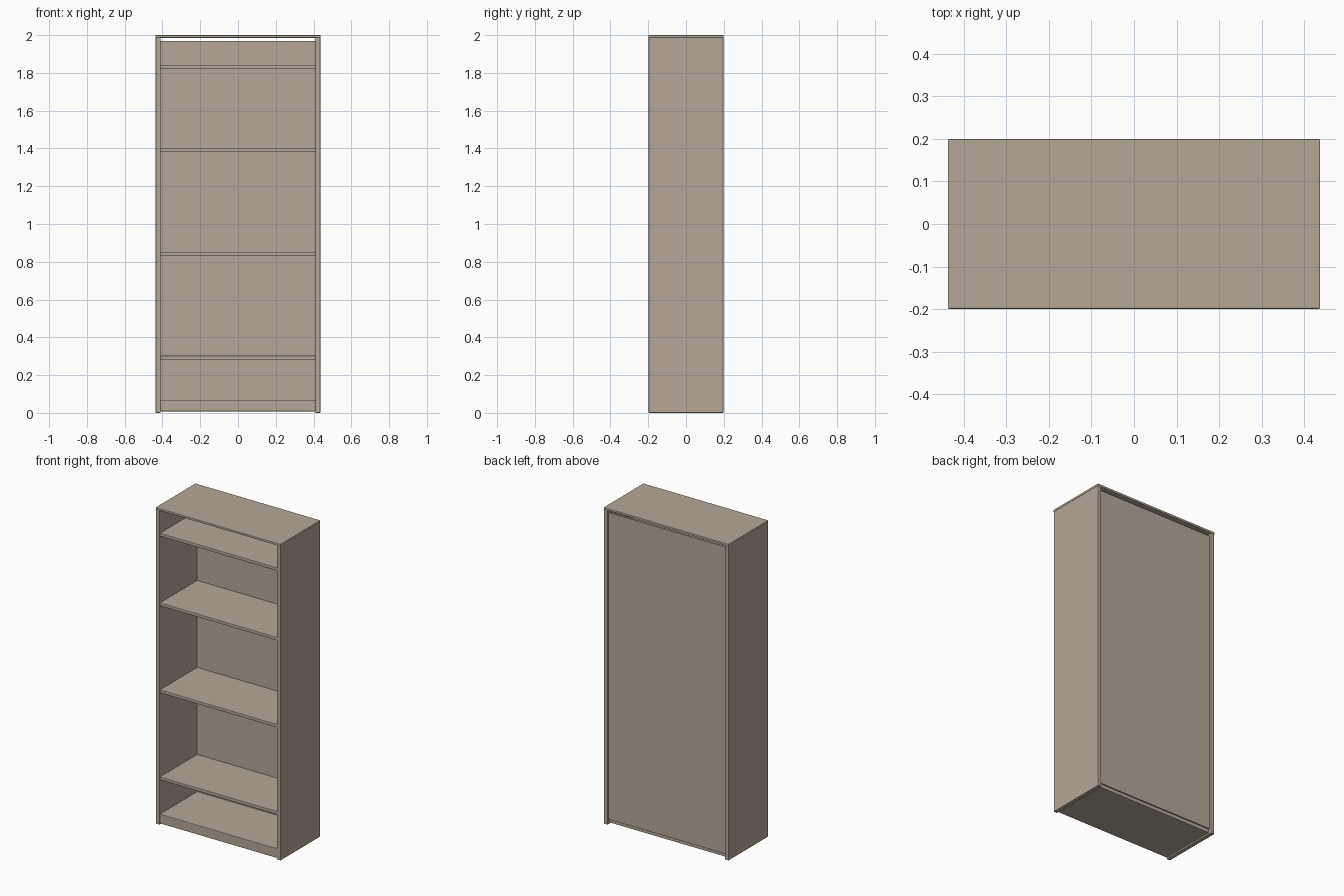
import bpy

cube = bpy.data.objects.get("Cube")
if cube:
    bpy.data.objects.remove(cube, do_unlink=True)

# One flat material for the whole bookcase
COLOUR = (0.46, 0.39, 0.31, 1)
beige = bpy.data.materials.new("beige_board")
beige.use_nodes = True
beige.diffuse_color = COLOUR
beige.node_tree.nodes["Principled BSDF"].inputs["Base Color"].default_value = COLOUR


def board(name, x, y, z, bevel=0.003):
    """Board spanning the given (low, high) ranges, with softened edges."""
    spans = (x, y, z)
    bpy.ops.mesh.primitive_cube_add(size=1, location=[(a + b) / 2 for a, b in spans])
    obj = bpy.context.object
    obj.name = name
    obj.scale = [b - a for a, b in spans]
    bpy.ops.object.transform_apply(location=False, rotation=False, scale=True)
    obj.data.materials.append(beige)
    mod = obj.modifiers.new("soft_edges", "BEVEL")
    mod.width = bevel
    mod.segments = 2
    return obj


HALF_W, INNER, FRONT, BACK = 0.437, 0.41, -0.198, 0.198
PANEL_FRONT = 0.175

# Upright sides and top board
for name, sign in (("left_side", 1), ("right_side", -1)):
    x = sorted((sign * INNER, sign * (HALF_W - 0.001)))
    board(name, x, (FRONT, BACK), (0, 1.988))
board("top_board", (-HALF_W, HALF_W), (-0.199, 0.199), (1.986, 2.0))

# Back panel, set in from the rear edges and short of the top
board("back_panel", (-INNER, INNER), (PANEL_FRONT, 0.188), (0.03, 1.97), 0.002)

# Plinth
board("plinth", (-INNER, INNER), (FRONT + 0.002, 0.18), (0.008, 0.068))

# Shelves
for i, z in enumerate((0.283, 0.833, 1.383, 1.823)):
    board(f"shelf_{i + 1}", (-INNER, INNER), (FRONT + 0.002, PANEL_FRONT + 0.004),
          (z, z + 0.02))
